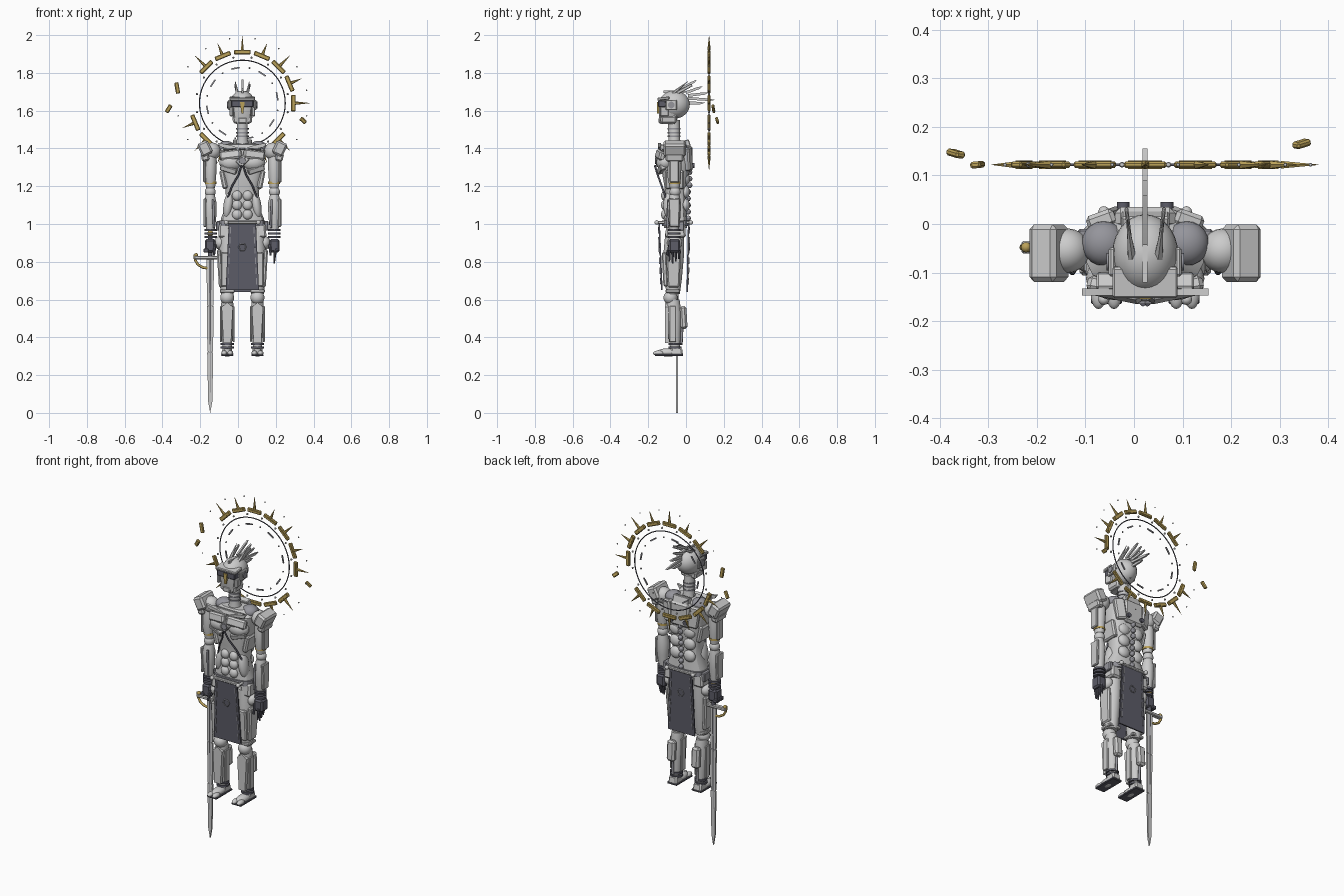
import bpy, bmesh, math
from mathutils import Vector, Matrix, Euler

if "Cube" in bpy.data.objects:
    bpy.data.objects.remove(bpy.data.objects["Cube"])

CX = 0.023                      # body axis; everything is built around x=0 and shifted at the end
def mat(name, c):
    m = bpy.data.materials.new(name); m.diffuse_color = (*c, 1); return m
GOLD = mat("gold", (0.50, 0.36, 0.10)); DARK = mat("dark", (0.11, 0.11, 0.14)); MID = mat("mid", (0.3, 0.3, 0.33))

def finish(name, bm, m=None, M=None):
    if M: bmesh.ops.transform(bm, matrix=M, verts=bm.verts)
    bmesh.ops.recalc_face_normals(bm, faces=bm.faces)
    me = bpy.data.meshes.new(name); bm.to_mesh(me); bm.free()
    ob = bpy.data.objects.new(name, me); bpy.context.collection.objects.link(ob)
    if m: me.materials.append(m)
    return ob

def box(name, loc, size, rot=(0, 0, 0), m=None, top=(1, 1), bevel=0.004):
    bm = bmesh.new(); bmesh.ops.create_cube(bm, size=1)
    for v in bm.verts:
        k = top if v.co.z > 0 else (1, 1)
        v.co = Vector((v.co.x * size[0] * k[0], v.co.y * size[1] * k[1], v.co.z * size[2]))
    if bevel:
        bmesh.ops.bevel(bm, geom=bm.edges[:], offset=min(bevel, min(size) * .3), segments=1, affect='EDGES')
    return finish(name, bm, m, Matrix.Translation(loc) @ Euler(rot).to_matrix().to_4x4())

def ball(name, loc, r, m=None, rot=(0, 0, 0), n=20):
    r = (r, r, r) if isinstance(r, (int, float)) else r
    bm = bmesh.new(); bmesh.ops.create_uvsphere(bm, u_segments=n, v_segments=n * 3 // 5, radius=1)
    return finish(name, bm, m, Matrix.Translation(loc) @ Euler(rot).to_matrix().to_4x4() @ Matrix.Diagonal((*r, 1)))

def rod(name, p, q, r1, r2=None, m=None, n=12):
    p, q = Vector(p), Vector(q); d = q - p
    bm = bmesh.new()
    bmesh.ops.create_cone(bm, cap_ends=True, segments=n, radius1=r1, radius2=r1 if r2 is None else r2, depth=d.length)
    return finish(name, bm, m, Matrix.Translation((p + q) / 2) @ d.to_track_quat('Z', 'Y').to_matrix().to_4x4())

def loft(name, secs, n=16, e=1.0, m=None):
    # secs: (z, x, y, rx, ry), bottom to top; e<1 makes the section boxier
    bm = bmesh.new(); rings = []
    f = lambda c: math.copysign(abs(c) ** e, c)
    for z, x, y, rx, ry in secs:
        a = [2 * math.pi * (i + .5) / n for i in range(n)]
        rings.append([bm.verts.new((x + rx * f(math.cos(t)), y + ry * f(math.sin(t)), z)) for t in a])
    for A, B in zip(rings, rings[1:]):
        for i in range(n): bm.faces.new((A[i], A[(i + 1) % n], B[(i + 1) % n], B[i]))
    bm.faces.new(rings[0]); bm.faces.new(rings[-1])
    return finish(name, bm, m)

def prism(name, pts, M, depth, m=None):
    # flat outline extruded along its own z
    bm = bmesh.new(); f = bm.faces.new([bm.verts.new((x, y, -depth / 2)) for x, y in pts])
    r = bmesh.ops.extrude_face_region(bm, geom=[f])
    bmesh.ops.translate(bm, vec=(0, 0, depth), verts=[v for v in r['geom'] if isinstance(v, bmesh.types.BMVert)])
    return finish(name, bm, m, M)

def tube(name, pts, r, m=None, cyclic=False):
    cu = bpy.data.curves.new(name, 'CURVE'); cu.dimensions = '3D'; cu.bevel_depth = r; cu.bevel_resolution = 2
    s = cu.splines.new('POLY'); s.points.add(len(pts) - 1); s.use_cyclic_u = cyclic
    for a, p in zip(s.points, pts): a.co = (*p, 1)
    ob = bpy.data.objects.new(name, cu); bpy.context.collection.objects.link(ob)
    if m: cu.materials.append(m)

FRONT = Matrix.Rotation(math.pi / 2, 4, 'X')     # outline x,y -> world x,z
# --- halo
HZ, HY = 1.64, 0.122
def hp(deg, r, y=HY):
    t = math.radians(deg); return (r * math.cos(t), y, HZ + r * math.sin(t))
tube("halo_ring", [hp(i * 3.75, .227) for i in range(96)], .003, DARK, True)
for i in range(16):
    a = i * 22.5; rot = (0, -math.radians(a - 90), 0)
    box("halo_inner_dash", hp(a + 11, .188), (.045, .005, .008), (0, -math.radians(a - 79), 0), MID, bevel=0) if i % 2 == 0 else ball("halo_inner_stud", hp(a + 11, .19), .005, n=8)
    ball("halo_stud", hp(a + 11.25, .245), .006, n=8)
    ball("halo_outer_bead", hp(a + 11.25, .347), .004, n=8)
    if a in (157.5, 180, 337.5): continue
    box("halo_segment", hp(a, .27), (.088, .014, .024), rot, GOLD)
    box("halo_segment_core", hp(a, .27), (.07, .018, .009), rot, GOLD, bevel=0)
    rod("halo_spike", hp(a, .28), hp(a, .357 if i % 2 == 0 else .342), .009, .0005, GOLD, 6)
for loc, l, rot in (((-.345, .122, 1.72), .06, (0, 1.4, .1)), ((-.39, .145, 1.61), .045, (.2, -1.0, -.3)), ((.322, .165, 1.548), .038, (.3, .7, .3))):
    box("halo_broken_segment", loc, (l, .014, .022), rot, GOLD)

# --- head
ball("cranium", (0, -.062, 1.632), (.068, .082, .074), n=28)
loft("face", [(1.53, 0, -.095, .035, .04), (1.56, 0, -.093, .048, .05), (1.64, 0, -.085, .06, .06)], 12, .6)
box("jaw_guard", (0, -.092, 1.553), (.098, .082, .042), top=(1.1, 1.05), bevel=.009)
box("chin", (0, -.135, 1.548), (.045, .02, .03))
box("visor", (0, -.128, 1.637), (.118, .04, .036), m=DARK)
box("brow", (0, -.12, 1.664), (.134, .064, .016), (.12, 0, 0))
prism("nose_guard", [(-.012, 0), (.012, 0), (.005, -.06), (-.005, -.06)], Matrix.Translation((0, -.148, 1.645)) @ FRONT, .012, GOLD)
for s in (-1, 1):
    box("ear_plate", (s * .068, -.078, 1.63), (.014, .06, .055), bevel=.006)
    rod("ear_hub", (s * .07, -.078, 1.63), (s * .08, -.078, 1.63), .018, m=MID)
    box("cheek_plate", (s * .055, -.115, 1.595), (.018, .045, .05), (0, 0, s * .2))
    box("crest_side_blade", (s * .034, -.008, 1.715), (.008, .09, .016), (.5, 0, s * -.12), bevel=.003)
    rod("crest_horn", (s * .027, -.07, 1.69), (s * .037, .01, 1.755), .01, .001, n=6)
for y0, z0, y1, z1 in ((-.12, 1.70, .015, 1.70), (-.04, 1.71, .06, 1.762), (.0, 1.695, .09, 1.728), (.01, 1.68, .12, 1.693), (.01, 1.665, .155, 1.655), (.0, 1.64, .1, 1.64)):
    d = Vector((0, y1 - y0, z1 - z0)); L = d.length
    M = Matrix.Translation((0, y0, z0)) @ Matrix.Rotation(math.atan2(d.z, d.y), 4, 'X') @ Matrix(((0, 0, 1, 0), (1, 0, 0, 0), (0, 1, 0, 0), (0, 0, 0, 1)))
    prism("crest_blade", [(0, -.007), (L * .8, -.006), (L, .002), (L * .7, .007), (0, .008)], M, .01)

# --- neck, torso
loft("neck", [(1.40, 0, -.06, .04, .04), (1.45, 0, -.062, .029, .03), (1.55, 0, -.065, .029, .032)], 14)
for z in (1.46, 1.48, 1.5): rod("neck_band", (0, -.064, z), (0, -.064, z + .008), .034, m=MID, n=16)
loft("torso", [(.98, 0, -.055, .115, .062), (1.03, 0, -.055, .115, .062), (1.1, 0, -.055, .085, .055), (1.2, 0, -.055, .092, .06),
               (1.3, 0, -.055, .118, .078), (1.39, 0, -.055, .122, .072), (1.425, 0, -.055, .075, .05)], 16, .65)
box("breast_bone", (0, -.145, 1.335), (.045, .026, .06), (0, math.pi / 4, 0))
rod("chest_core", (0, -.165, 1.335), (0, -.145, 1.335), .018, .02, MID, 8)
box("collar_plate", (0, -.12, 1.405), (.2, .035, .028), (-.35, 0, 0))
box("back_plate", (0, .012, 1.345), (.125, .045, .14), bevel=.012)
box("upper_back_plate", (0, .005, 1.42), (.1, .035, .05), (.3, 0, 0))
for i in range(9): ball("spine_bead", (0, .012 + .008 * (i > 4), 1.03 + i * .035), (.014, .014, .015), MID, n=10)
for s in (-1, 1):
    ball("trapezius", (s * .085, -.04, 1.405), (.046, .046, .035), MID)
    ball("pectoral", (s * .06, -.112, 1.325), (.062, .045, .045))
    box("chest_plate", (s * .062, -.135, 1.365), (.115, .034, .05), (-.25, s * .12, s * .2), bevel=.009)
    box("lower_chest_plate", (s * .072, -.13, 1.29), (.09, .03, .03), (.3, s * -.3, s * .2))
    prism("collar_blade", [(0, 0), (s * .115, .012), (s * .13, .035), (s * .06, .022)], Matrix.Translation((0, -.14, 1.395)) @ FRONT, .014)
    tube("chest_cable", [(s * .004, -.165, 1.31), (s * .02, -.15, 1.26), (s * .055, -.128, 1.2), (s * .085, -.1, 1.12)], .005, DARK)
    box("flank_plate", (s * .1, -.06, 1.235), (.028, .1, .1), (0, s * .2, 0), bevel=.008)
    for z in (1.15, 1.1, 1.05): ball("abdominal", (s * .028, -.112, z), (.026, .02, .027))
    ball("oblique", (s * .074, -.085, 1.1), (.026, .035, .075), rot=(0, s * -.15, 0))
    box("shoulder_blade", (s * .083, .01, 1.345), (.06, .035, .125), (0, s * .15, s * -.35), bevel=.008)
    for z in (1.1, 1.17, 1.24): ball("back_muscle", (s * .045, -.002, z), (.036, .022, .034))
    rod("back_vent", (s * .045, .03, 1.31), (s * .045, .045, 1.31), .013, m=DARK)
    rod("collar_pin", (s * .062, -.11, 1.4), (s * .062, -.045, 1.43), .005)

    # --- arm
    ball("shoulder_ball", (s * .16, -.055, 1.385), .046)
    box("pauldron", (s * .198, -.06, 1.4), (.062, .118, .075), (0, s * .45, 0), bevel=.01)
    box("pauldron_lower", (s * .197, -.06, 1.355), (.04, .095, .045), (0, s * .2, 0), bevel=.008)
    loft("upper_arm", [(1.19, s * .168, -.06, .024, .026), (1.25, s * .17, -.062, .032, .036), (1.33, s * .168, -.06, .034, .036), (1.38, s * .165, -.058, .025, .03)], 14)
    box("upper_arm_plate", (s * .2, -.062, 1.285), (.016, .05, .13), bevel=.005)
    rod("arm_band", (s * .168, -.06, 1.212), (s * .168, -.06, 1.224), .031, m=GOLD, n=16)
    ball("elbow", (s * .17, -.058, 1.17), .029)
    loft("forearm", [(.965, s * .168, -.062, .023, .024), (1.04, s * .17, -.062, .033, .033), (1.11, s * .17, -.062, .035, .036), (1.155, s * .17, -.06, .024, .026)], 14)
    box("vambrace", (s * .198, -.062, 1.06), (.016, .05, .15), top=(1, 1.2))
    rod("forearm_piston", (s * .15, -.098, .98), (s * .155, -.095, 1.13), .006, m=MID)
    for z in (.925, .945, .962): rod("wrist_band", (s * .168, -.062, z), (s * .168, -.062, z + .011), .033, m=DARK, n=16)
    box("hand", (s * .17, -.062, .885), (.055, .06, .07), m=DARK, bevel=.009)
    for k in range(4):
        y = -.088 + k * .017
        if s < 0: box("gripping_finger", (-.192, y, .86), (.028, .014, .022), m=DARK)
        else: rod("finger", (.175, y, .87), (.168, y, .79 + abs(k - 1) * .012), .009, .004, DARK, 8)
    rod("thumb", (s * .145, -.085, .89), (s * .15, -.1, .835), .009, .006, DARK, 8)

    # --- hip and leg
    X = s * .08
    box("hip_block", (s * .095, -.055, .965), (.065, .11, .075), top=(.9, .9), bevel=.01)
    ball("hip_joint", (s * .118, -.06, .9), (.032, .04, .036))
    loft("thigh", [(.63, X, -.068, .034, .036), (.7, X, -.068, .042, .046), (.84, s * .078, -.065, .05, .056), (.96, s * .075, -.06, .045, .05)], 16)
    box("thigh_plate", (s * .118, -.066, .765), (.024, .062, .2), (0, s * .06, 0), top=(1, 1.3), bevel=.007)
    box("thigh_front_plate", (s * .088, -.112, .76), (.05, .024, .18), (.05, 0, 0), bevel=.006)
    ball("knee", (X, -.082, .61), .037)
    box("knee_cap_band", (X, -.07, .645), (.078, .075, .018))
    loft("shin", [(.345, X, -.058, .024, .026), (.42, X, -.062, .031, .034), (.53, X, -.066, .037, .042), (.6, X, -.068, .031, .034)], 14)
    prism("shin_guard", [(-.02, 0), (.02, 0), (.03, .19), (0, .215), (-.03, .19)], Matrix.Translation((X, -.102, .37)) @ FRONT, .02)
    for k in (-1, 1): box("shin_side_rail", (X + k * .034, -.07, .47), (.01, .035, .19), bevel=.003)
    box("calf_block", (X, -.013, .505), (.05, .036, .12), (.06, 0, 0), bevel=.012)
    rod("calf_piston", (X, -.025, .36), (X, -.02, .46), .007, m=MID)
    for z in (.345, .365): rod("ankle_band", (X, -.058, z - .005), (X, -.058, z + .006), .035, m=DARK, n=16)
    box("heel", (X, -.05, .326), (.058, .07, .045), top=(.85, .8), bevel=.008)
    box("sole", (X, -.09, .306), (.064, .15, .012), m=DARK, bevel=.003)
    ball("instep", (X, -.095, .32), (.029, .06, .022))
    for k in (-1, 1): ball("toe", (X + k * .016, -.145, .316), (.016, .03, .014))

    # --- belt ends and pouches
    rod("belt_side_rod", (s * .085, -.15, 1.008), (s * .085, .025, 1.008), .007)
    for y in (-.155, .025): ball("belt_knob", (s * .085, y, 1.008), .012, n=12)
    box("belt_pouch", (s * .126, -.04, .99), (.025, .06, .05), m=MID)

# --- belt and tabards
loft("belt", [(.99, 0, -.055, .122, .072), (1.018, 0, -.055, .122, .072)], 16, .65, MID)
for name, y, zb, t in (("front_tabard", -.142, .65, .04), ("rear_tabard", .014, .64, -.02)):
    T = Matrix.Translation((0, y, 1.008)) @ Matrix.Rotation(t, 4, 'X') @ FRONT
    h = 1.008 - zb
    prism(name, [(-.072, 0), (.072, 0), (.088, -h), (-.088, -h)], T, .008, DARK)
    box(name + "_bar", (0, y, 1.008), (.17, .018, .016))
    out = -1 if y < 0 else 1
    for s in (-1, 1):
        for k in range(6):
            p = T @ Vector((s * (.062 + k * .0025), -.04 - k * .054, -out * .006))
            box(name + "_stitch", p, (.005, .005, .034), (t, 0, 0), MID, bevel=0)
    c = T @ Vector((0, -.13, -out * .006))
    tube(name + "_hex_ring", [(c.x + .02 * math.cos(i * math.pi / 3), c.y, c.z + .02 * math.sin(i * math.pi / 3)) for i in range(6)], .003, MID, True)

# --- sword in the right hand
SX, SY = -.17, -.048
for z0, z1, w0, w1 in ((.0, .32, 0, .016), (.325, .565, .015, .018), (.57, .815, .017, .02)):
    w = [(-w1, z1), (w1, z1)] + ([(.011, .06), (0, 0), (-.011, .06)] if w0 == 0 else [(w0, z0), (0, z0 - .006), (-w0, z0)])
    prism("blade_section", w, Matrix.Translation((SX, SY, 0)) @ FRONT, .01)
rod("blade_spine", (SX, SY, .1), (SX, SY, .81), .005, .009, MID, 6)
box("cross_guard", (SX - .02, SY, .822), (.13, .026, .018))
rod("grip", (SX, SY, .825), (SX, SY, .945), .012, m=DARK)
ball("pommel", (SX, SY, .95), .016, GOLD)
tube("knuckle_bow", [(SX - .082, SY, .84), (SX - .08, SY, .81), (SX - .065, SY, .785), (SX - .04, SY, .77), (SX - .015, SY, .766)], .007, GOLD)
ball("guard_knob", (SX - .075, SY, .835), .011, GOLD, n=12)

# --- shift to the body axis and shade
for o in bpy.data.objects:
    o.location.x += CX
    if o.type == 'MESH': o.select_set(True); bpy.context.view_layer.objects.active = o
bpy.ops.object.shade_smooth_by_angle(angle=math.radians(32))

for m in bpy.data.materials:
    if m.users and not m.is_grease_pencil:
        m.use_nodes = True
        m.node_tree.nodes["Principled BSDF"].inputs["Base Color"].default_value = m.diffuse_color
